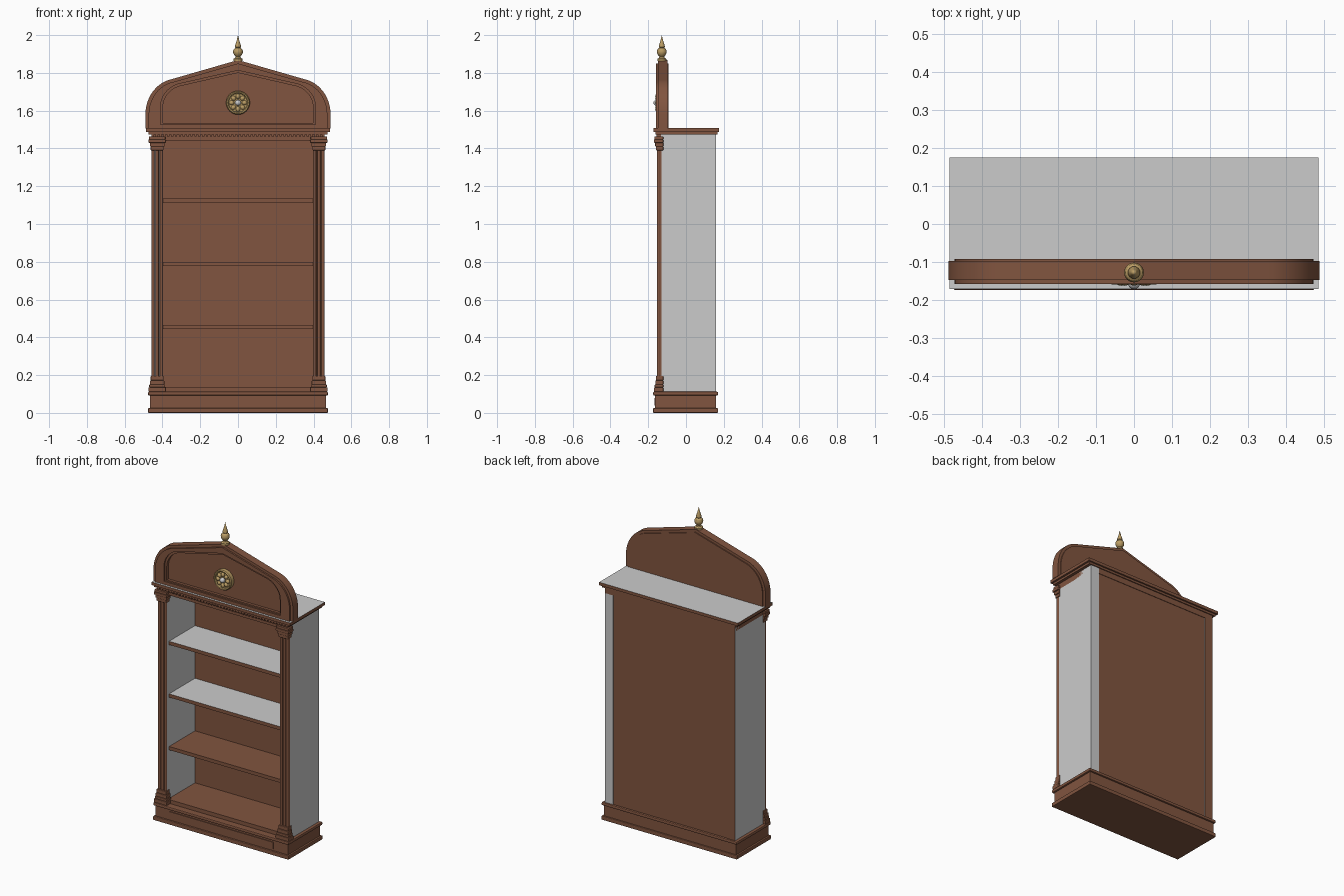
import bpy, bmesh
from math import sin, cos, pi, radians
from mathutils import Matrix

old = bpy.data.objects.get("Cube")
if old:
    bpy.data.objects.remove(old, do_unlink=True)


def material(name, rgb):
    m = bpy.data.materials.new(name)
    m.use_nodes = True
    m.diffuse_color = (*rgb, 1)
    m.node_tree.nodes["Principled BSDF"].inputs["Base Color"].default_value = (*rgb, 1)
    return m


WOOD = material("brown wood", (0.22, 0.09, 0.05))
GREY = material("plain grey", (0.60, 0.60, 0.60))
GOLD = material("old gold", (0.50, 0.34, 0.13))


def finish(name, bm, mats, smooth=False, rule=None):
    bmesh.ops.recalc_face_normals(bm, faces=bm.faces)
    for f in bm.faces:
        f.normal_update()
        f.material_index = int(bool(rule and rule(f)))
    mesh = bpy.data.meshes.new(name)
    bm.to_mesh(mesh)
    bm.free()
    for m in mats:
        mesh.materials.append(m)
    ob = bpy.data.objects.new(name, mesh)
    bpy.context.collection.objects.link(ob)
    if smooth:
        bpy.ops.object.select_all(action='DESELECT')
        ob.select_set(True)
        bpy.context.view_layer.objects.active = ob
        bpy.ops.object.shade_smooth_by_angle(angle=radians(30))
    return ob


def add_box(bm, x, y, z):
    size = [b - a for a, b in (x, y, z)]
    mid = [(a + b) / 2 for a, b in (x, y, z)]
    bmesh.ops.create_cube(bm, size=1, matrix=Matrix.Translation(mid) @ Matrix.Diagonal((*size, 1)))


def box(name, x, y, z, mats=(WOOD,), rule=None, bevel=0):
    bm = bmesh.new()
    add_box(bm, x, y, z)
    if bevel:
        bmesh.ops.bevel(bm, geom=bm.edges[:], offset=bevel, segments=2, affect='EDGES', profile=0.5)
    return finish(name, bm, mats, rule=rule)


def faces_up(f):
    return f.normal.z > 0.9


def faces_sideways(f):
    return abs(f.normal.x) > 0.9


# Plinth
box("plinth_foot", (-.476, .476), (-.174, .17), (0, .025), bevel=.004)
box("plinth", (-.465, .465), (-.163, .16), (.025, .092))
box("plinth_moulding", (-.476, .476), (-.174, .17), (.092, .112), bevel=.006)
box("plinth_panel", (-.365, .365), (-.168, -.16), (.038, .08))

# Carcass
for s, side in ((1, "left"), (-1, "right")):
    xs = sorted((s * .40, s * .457))
    box(side + "_side", xs, (-.132, .16), (.112, 1.475), (WOOD, GREY),
        lambda f, s=s: faces_sideways(f) or (s > 0 and f.normal.y > .9))
box("back_panel", (-.40, .40), (.14, .157), (.112, 1.475))
box("bottom_board", (-.40, .40), (-.132, .14), (.112, .136))
for i, (z, grey) in enumerate(((.444, False), (.778, True), (1.112, True))):
    box(f"shelf_{i + 1}", (-.40, .40), (-.12, .14), (z, z + .022), (WOOD, GREY),
        faces_up if grey else None)

# Cornice with dentils
box("frieze", (-.457, .457), (-.145, .16), (1.44, 1.476))
bm = bmesh.new()
for i in range(45):
    x = -.457 + i * .0205
    add_box(bm, (x, x + .012), (-.156, -.144), (1.462, 1.476))
finish("dentils", bm, (WOOD,))
box("cornice_lower", (-.475, .475), (-.162, .166), (1.475, 1.488))
box("cornice_top", (-.487, .487), (-.172, .176), (1.488, 1.507), (WOOD, GREY), faces_up)

# Pilasters with stepped bases, capitals and reeds
STEPS = ((.112, .135, .046), (.135, .15, .042), (.15, .172, .038), (.172, .195, .034),
         (1.39, 1.41, .034), (1.41, 1.43, .039), (1.43, 1.447, .046), (1.447, 1.463, .043))
for s, side in ((1, "left"), (-1, "right")):
    c = s * .428
    for i, (z0, z1, w) in enumerate(STEPS):
        box(f"{side}_pilaster_step_{i + 1}", (c - w, c + w), (-.13 - w * .85, -.12), (z0, z1), bevel=.003)
    box(side + "_pilaster_ground", (c - .029, c + .029), (-.143, -.13), (.195, 1.39),
        (GREY,) if s < 0 else (WOOD,))
    bm = bmesh.new()
    for dx in (-.022, 0, .022):
        bmesh.ops.create_cone(bm, cap_ends=True, segments=16, radius1=.0085, radius2=.0085, depth=1.195,
                              matrix=Matrix.Translation((c + dx, -.146, .7925)))
    finish(side + "_pilaster_reeds", bm, (WOOD,), smooth=True)


# Pediment: an arched outline rising to a point
def outline(w, cx, cz, ry, z0, apex):
    half = [(w, z0)]
    for i in range(13):
        a = radians(80) * i / 12
        half.append((cx + (w - cx) * cos(a), cz + ry * sin(a)))
    return half + [(0, apex)] + [(-x, z) for x, z in reversed(half)]


def loops(bm, pts, ys):
    return [[bm.verts.new((x, y, z)) for x, z in pts] for y in ys]


def bridge(bm, a, b):
    n = len(a)
    for i in range(n):
        j = (i + 1) % n
        bm.faces.new((a[i], a[j], b[j], b[i]))


def plate(name, pts, ys):
    bm = bmesh.new()
    front, back = loops(bm, pts, ys)
    bridge(bm, front, back)
    bm.faces.new(front)
    bm.faces.new(back)
    return finish(name, bm, (WOOD,), smooth=True)


def frame(name, outer, inner, ys):
    bm = bmesh.new()
    o0, o1 = loops(bm, outer, ys)
    i0, i1 = loops(bm, inner, ys)
    for a, b in ((o0, o1), (o1, i1), (i1, i0), (i0, o0)):
        bridge(bm, a, b)
    return finish(name, bm, (WOOD,), smooth=True)


rim = outline(.49, .32, 1.58, .19, 1.505, 1.868)
trim = outline(.473, .315, 1.58, .175, 1.507, 1.85)
opening = outline(.397, .27, 1.62, .115, 1.535, 1.80)
lip = outline(.41, .275, 1.62, .127, 1.527, 1.813)
frame("pediment_rim", rim, opening, (-.148, -.098))
frame("pediment_front_trim", trim, lip, (-.158, -.146))
plate("pediment_panel", trim, (-.13, -.092))


# Turned ornaments
def lathe(name, profile, mat, place, segments=32):
    bm = bmesh.new()
    rings = []
    for r, h in profile:
        rings.append([bm.verts.new(place @ Matrix.Rotation(2 * pi * k / segments, 4, 'Z').to_3x3().to_4x4()
                                   .col[0].xyz.to_4d().xyz * 0) for k in range(segments)])
        for k, v in enumerate(rings[-1]):
            a = 2 * pi * k / segments
            v.co = (place @ Matrix.Translation((r * cos(a), r * sin(a), h))).translation
    for a, b in zip(rings, rings[1:]):
        bridge(bm, a, b)
    bmesh.ops.remove_doubles(bm, verts=bm.verts, dist=1e-5)
    return finish(name, bm, (mat,), smooth=True)


lathe("finial", [(0, 0), (.024, 0), (.024, .012), (.015, .018), (.013, .026), (.019, .031), (.025, .043),
                 (.026, .053), (.022, .064), (.013, .071), (.016, .075), (.016, .08), (.008, .105), (0, .138)],
      GOLD, Matrix.Translation((0, -.128, 1.862)))

# Rosette of petals inside a ring
facing = Matrix.Translation((0, -.13, 1.642)) @ Matrix.Rotation(pi / 2, 4, 'X')
lathe("rosette_ring", [(0, 0), (.063, 0), (.063, .024), (.058, .03), (.052, .028), (.049, .02), (0, .02)],
      GOLD, facing)
bm = bmesh.new()
for k in range(8):
    m = facing @ Matrix.Rotation(k * pi / 4, 4, 'Z') @ Matrix.Translation((.034, 0, .022))
    bmesh.ops.create_uvsphere(bm, u_segments=16, v_segments=8, radius=1,
                              matrix=m @ Matrix.Diagonal((.014, .012, .011, 1)))
finish("rosette_petals", bm, (GOLD,), smooth=True)
bm = bmesh.new()
bmesh.ops.create_uvsphere(bm, u_segments=20, v_segments=10, radius=.016,
                          matrix=facing @ Matrix.Translation((0, 0, .026)))
finish("rosette_centre", bm, (GREY,), smooth=True)
